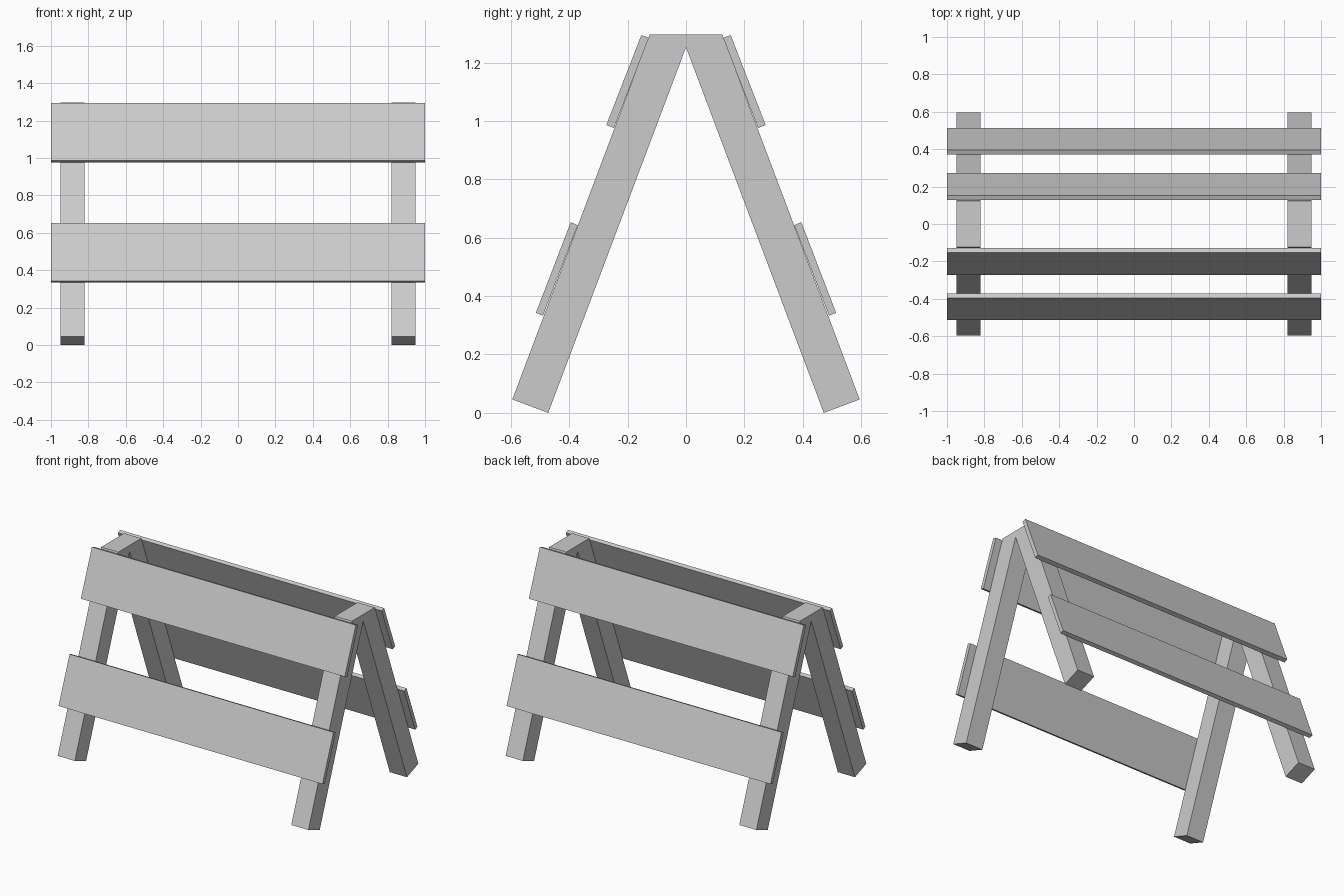
import bpy, bmesh

if "Cube" in bpy.data.objects:
    bpy.data.objects.remove(bpy.data.objects["Cube"])


def extrude_profile(name, profile, x0, x1):
    """Extrude a (y, z) profile along x from x0 to x1."""
    bm = bmesh.new()
    face = bm.faces.new([bm.verts.new((x0, y, z)) for y, z in profile])
    ext = bmesh.ops.extrude_face_region(bm, geom=[face])
    moved = [g for g in ext["geom"] if isinstance(g, bmesh.types.BMVert)]
    bmesh.ops.translate(bm, vec=(x1 - x0, 0, 0), verts=moved)
    bmesh.ops.recalc_face_normals(bm, faces=bm.faces[:])
    mesh = bpy.data.meshes.new(name)
    bm.to_mesh(mesh)
    bm.free()
    obj = bpy.data.objects.new(name, mesh)
    bpy.context.collection.objects.link(obj)
    return obj


# A-shaped leg frames, mitred at the top
half = [(0.124, 1.296), (0.595, 0.046), (0.472, 0.0)]
a_frame = half + [(0, 1.252)] + [(-y, z) for y, z in reversed(half)]
extrude_profile("left_leg_frame", a_frame, -0.95, -0.82)
extrude_profile("right_leg_frame", a_frame, 0.82, 0.95)

# Sloping boards, two on each side
boards = {
    "upper": [(0.127, 1.285), (0.153, 1.294), (0.273, 0.986), (0.247, 0.976)],
    "lower": [(0.371, 0.643), (0.395, 0.653), (0.514, 0.343), (0.490, 0.333)],
}
for level, profile in boards.items():
    for side, s in (("front", -1), ("back", 1)):
        extrude_profile(f"{level}_{side}_board", [(s * y, z) for y, z in profile], -1, 1)
